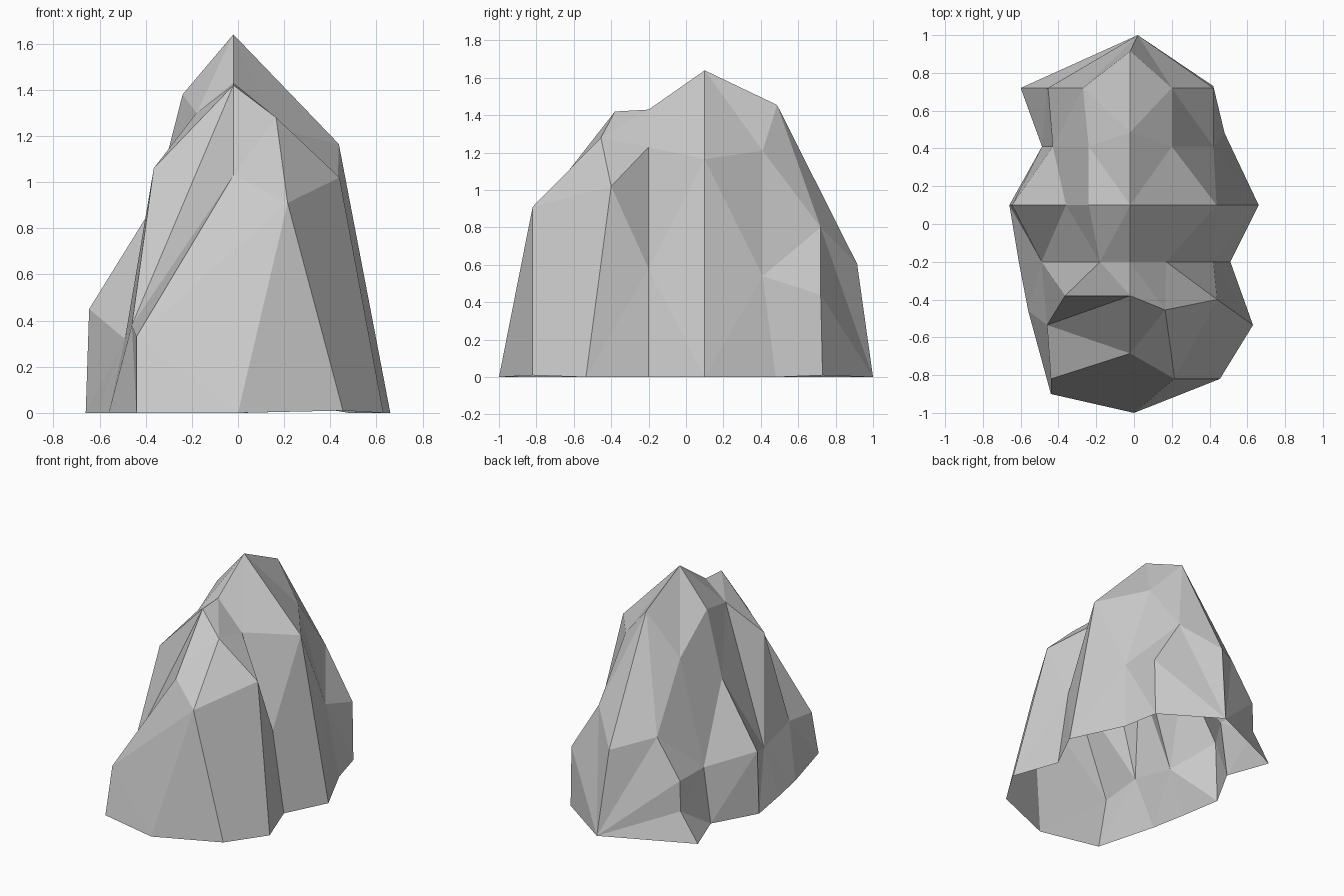
import bpy
import bmesh

cube = bpy.data.objects.get("Cube")
if cube:
    bpy.data.objects.remove(cube, do_unlink=True)


def section(y, *points):
    """Cross-section from the +x ground over the ridge to the -x ground.
    Each point is (x, z) or (x, z, own y)."""
    return [(p[0], p[2] if len(p) > 2 else y, p[1]) for p in points]


def bridge(bm, back, front, steps):
    """Join two sections with triangles: a advances along the back section,
    b along the front one, e cuts off one back point as an ear."""
    i = j = 0
    for step in steps:
        if step == "a":
            bm.faces.new((back[i], back[i + 1], front[j]))
            i += 1
        elif step == "b":
            bm.faces.new((back[i], front[j + 1], front[j]))
            j += 1
        else:
            bm.faces.new((back[i], back[i + 1], back[i + 2]))
            bm.faces.new((back[i], back[i + 2], front[j]))
            i += 2


# Cross-sections of the boulder, from the back tip to the front tip
back_tip = section(1, (.02, 0))
back_shoulder = section(.72, (.42, .01, .73), (.42, .44), (.2, .8), (-.02, .605, .915),
                        (-.27, .69), (-.455, .42), (-.46, .2), (-.6, 0))
back_waist = section(.41, (.48, 0, .48), (.42, .54), (.2, 1.21), (-.02, 1.455, .487),
                     (-.24, 1.14), (-.43, .395), (-.487, 0))
summit = section(.1, (.66, 0), (.437, 1.165), (-.02, 1.64), (-.24, 1.38),
                 (-.36, .91), (-.645, .45), (-.66, 0))
front_waist = section(-.2, (.51, 0), (.42, .58), (.17, 1.23), (-.02, 1.43),
                      (-.18, 1.3), (-.49, .32), (-.61, 0))
front_shoulder = section(-.38, (.63, 0, -.535), (.44, 1.02, -.4), (.165, 1.28, -.455),
                         (-.02, 1.42), (-.365, 1.06), (-.46, .38, -.535), (-.56, 0, -.46))
front_face = section(-.82, (.455, .01), (.215, .91), (-.02, 1.03, -.685),
                     (-.44, .33), (-.44, 0, -.9))
front_tip = section(-1, (0, 0))

sections = [back_tip, back_shoulder, back_waist, summit,
            front_waist, front_shoulder, front_face, front_tip]
stitches = ["bbbbbbb", "baabbaabbaaba", "ababaabbabab", "bababbaabaab",
            "abababababba", "ababaebba", "aea"]

# Faceted shell, open underneath
bm = bmesh.new()
rings = [[bm.verts.new(p) for p in s] for s in sections]
for back, front, steps in zip(rings, rings[1:], stitches):
    bridge(bm, back, front, steps)
mesh = bpy.data.meshes.new("rock")
bm.to_mesh(mesh)
bm.free()
rock = bpy.data.objects.new("rock", mesh)
bpy.context.collection.objects.link(rock)

# Plain stone grey
stone = bpy.data.materials.new("stone_grey")
stone.use_nodes = True
grey = (.6, .6, .6, 1)
stone.diffuse_color = grey
for node in stone.node_tree.nodes:
    if node.type == "BSDF_PRINCIPLED":
        node.inputs["Base Color"].default_value = grey
mesh.materials.append(stone)
